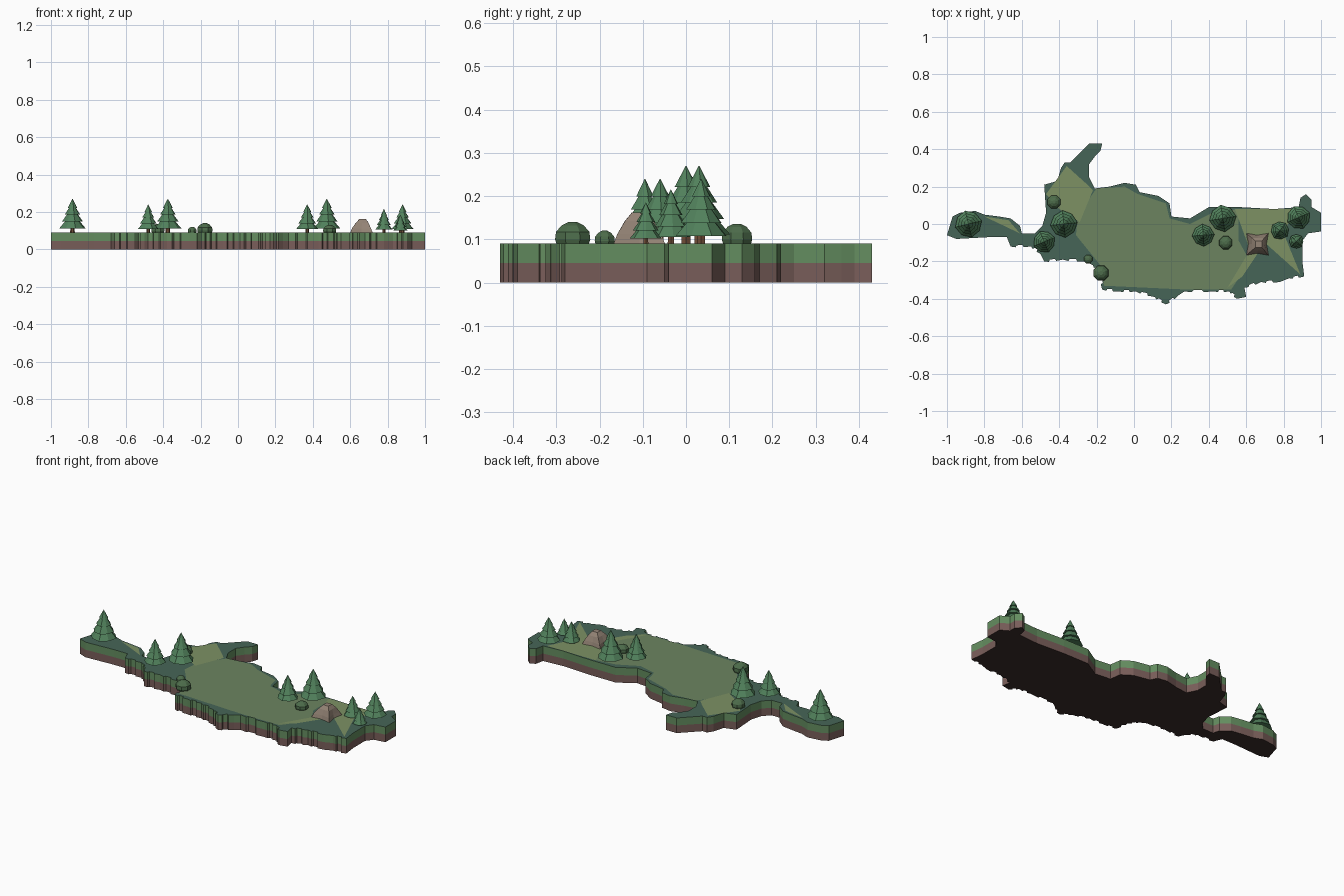
import bpy, bmesh, math, random
from mathutils import Vector

if "Cube" in bpy.data.objects:
    bpy.data.objects.remove(bpy.data.objects["Cube"])

random.seed(4)


def material(name, rgb):
    m = bpy.data.materials.new(name)
    m.diffuse_color = [(c / 255) ** 2.2 for c in rgb] + [1]
    m.use_nodes = True
    m.node_tree.nodes["Principled BSDF"].inputs["Base Color"].default_value = m.diffuse_color
    return m


GRASS = material("grass_side", (100, 140, 96))
SHORE = material("shore_grass", (72, 101, 88))
MEADOW = material("meadow", (108, 131, 96))
LIGHT = material("light_meadow", (124, 144, 100))
SOIL = material("soil", (120, 94, 90))
UNDER = material("underside", (62, 48, 46))
PINE = material("pine", (82, 128, 92))
BUSH = material("bush", (78, 108, 76))
TRUNK = material("trunk", (112, 78, 58))
ROCK = material("rock", (146, 130, 116))


def finish(name, bm, mats):
    bmesh.ops.recalc_face_normals(bm, faces=bm.faces)
    me = bpy.data.meshes.new(name)
    bm.to_mesh(me)
    bm.free()
    for m in mats:
        me.materials.append(m)
    ob = bpy.data.objects.new(name, me)
    bpy.context.collection.objects.link(ob)
    return ob


def slab(name, pts, z0, z1, side, cap, cap_up):
    """Flat slab from an outline; the cap facing up or down gets its own colour."""
    bm = bmesh.new()
    f = bm.faces.new([bm.verts.new((x, y, z0)) for x, y in pts])
    ext = bmesh.ops.extrude_face_region(bm, geom=[f], use_keep_orig=True)
    bmesh.ops.translate(bm, vec=(0, 0, z1 - z0),
                        verts=[v for v in ext["geom"] if isinstance(v, bmesh.types.BMVert)])
    zc = z1 if cap_up else z0
    for face in bm.faces:
        if all(abs(v.co.z - zc) < 1e-5 for v in face.verts):
            face.material_index = 1
    bmesh.ops.triangulate(bm, faces=[f for f in bm.faces if len(f.verts) > 4])
    return finish(name, bm, [side, cap])


def rings(bm, levels, mat=0):
    """Loft closed rings, each a list of points, and cap both ends."""
    loops = [[bm.verts.new(p) for p in lv] for lv in levels]
    n = len(loops[0])
    faces = [bm.faces.new(loops[0][::-1]), bm.faces.new(loops[-1])]
    for a, b in zip(loops, loops[1:]):
        for i in range(n):
            faces.append(bm.faces.new((a[i], a[(i + 1) % n], b[(i + 1) % n], b[i])))
    for f in faces:
        f.material_index = mat


def ring(x, y, z, r, n=8, phase=0.0, odd=1.0):
    return [(x + r * (odd if i % 2 else 1) * math.cos(phase + math.tau * i / n),
             y + r * (odd if i % 2 else 1) * math.sin(phase + math.tau * i / n), z)
            for i in range(n)]


# Coastline in hundredths: north shore west to east, then south shore back
NORTH = [(-100, -6), (-97, 4), (-93, 6), (-85, 7), (-80, 5), (-72, 4), (-66, 3), (-61, -1),
         (-60, -5), (-53, -5), (-49, -1), (-47, 6), (-48, 21), (-41, 23), (-39, 30),
         (-37, 33), (-34, 33), (-24, 43), (-17, 43), (-18, 39), (-21, 36), (-24, 32),
         (-24, 25), (-21, 19), (-13, 20), (-5, 22), (1, 21), (3, 17), (13, 15), (19, 11),
         (20, 4), (30, 3), (40, 9), (57, 9), (75, 8), (88, 9), (89, 14), (92, 16),
         (95, 13), (95, 9), (100, 6)]
SOUTH = [(100, -4), (93, -5), (90, -9), (90, -20), (91, -28), (83, -29), (78, -31),
         (68, -31), (59, -34), (60, -39), (55, -40), (51, -36), (43, -36), (27, -36),
         (24, -38), (17, -43), (11, -39), (1, -36), (-8, -36), (-17, -35), (-18, -27),
         (-22, -22), (-26, -20), (-38, -19), (-48, -20), (-50, -16), (-55, -12),
         (-66, -12), (-68, -7), (-77, -7), (-95, -8)]

# Small notches along the southern coast
coast = [(x / 100, y / 100) for x, y in NORTH]
for (x0, y0), (x1, y1) in zip(SOUTH, SOUTH[1:] + NORTH[:1]):
    coast.append((x0 / 100, y0 / 100))
    d = Vector((x1 - x0, y1 - y0)) / 100
    if d.length > 0.055 and -0.7 < x1 / 100 < 0.89:
        nrm = Vector((-d.y, d.x)).normalized()
        for t, o in ((0.36, 0.004), (0.42, -0.008), (0.7, -0.006), (0.76, 0.005)):
            p = Vector((x0, y0)) / 100 + d * t + nrm * o
            coast.append((p.x, p.y))

slab("soil_layer", coast, 0, 0.045, SOIL, UNDER, False)
slab("grass_layer", coast, 0.045, 0.09, GRASS, SHORE, True)


# Colour patches lying on the grass
def patch(name, pts, mat, z):
    bm = bmesh.new()
    bm.faces.new([bm.verts.new((x / 100, y / 100, z)) for x, y in pts])
    bmesh.ops.triangulate(bm, faces=bm.faces[:])
    for f in bm.faces:
        if f.normal.z < 0:
            f.normal_flip()
    me = bpy.data.meshes.new(name)
    bm.to_mesh(me)
    bm.free()
    me.materials.append(mat)
    bpy.context.collection.objects.link(bpy.data.objects.new(name, me))


patch("central_meadow", [(-20, 19), (-5, 20), (2, 16), (17, 11), (19, 3), (30, 0), (42, 6),
                         (56, 8), (56, -9), (62, -20), (52, -35), (27, -35), (-16, -33),
                         (-18, -22), (-31, -6), (-30, 5)], MEADOW, 0.091)
patch("west_light_meadow", [(-36, 31), (-26, 22), (-22, 18), (-29, 1), (-40, 8), (-47, 16)],
      LIGHT, 0.0915)
patch("spit_light_meadow", [(-80, 4), (-67, 2), (-61, -5)], LIGHT, 0.0915)
patch("east_light_meadow", [(54, 8), (86, 8), (80, -5), (89, -27), (70, -10), (58, -28),
                            (50, -34), (62, -14)], LIGHT, 0.0915)


# Pines: trunk and four stacked eight-sided tiers
def pine(i, x, y, r, top):
    bm = bmesh.new()
    h, g = top - 0.09, 0.09
    rings(bm, [ring(x, y, g, r * 0.17, 6), ring(x, y, g + h * 0.3, r * 0.13, 6)], 1)
    ph = random.random()
    for z0, z1, r0, r1 in ((0.12, 0.42, 1, 0.36), (0.32, 0.62, 0.80, 0.26),
                           (0.53, 0.80, 0.58, 0.15), (0.73, 1.0, 0.36, 0.01)):
        rings(bm, [ring(x, y, g + h * z0, r * r0, 8, ph, 0.94),
                   ring(x, y, g + h * z1, r * r1, 8, ph)])
    finish(f"pine_tree_{i}", bm, [PINE, TRUNK])


for i, t in enumerate([(-0.885, 0, 0.073, 0.27), (-0.375, 0, 0.073, 0.27),
                       (-0.48, -0.095, 0.06, 0.24), (0.475, 0.03, 0.073, 0.27),
                       (0.37, -0.06, 0.06, 0.24), (0.88, 0.035, 0.064, 0.24),
                       (0.78, -0.035, 0.05, 0.215), (0.868, -0.093, 0.04, 0.185)]):
    pine(i + 1, *t)

# Bushes: low faceted domes
for i, (x, y, r, top) in enumerate([(-0.428, 0.118, 0.038, 0.136), (-0.245, -0.188, 0.025, 0.12),
                                    (-0.177, -0.262, 0.044, 0.14), (0.49, -0.1, 0.038, 0.13)]):
    bm = bmesh.new()
    h = top - 0.09
    rings(bm, [ring(x, y, 0.09 + h * k, r * s, 8, math.pi / 8)
               for k, s in ((0, 0.92), (0.2, 1.0), (0.55, 0.95), (0.85, 0.62), (1, 0.25))])
    finish(f"bush_{i + 1}", bm, [BUSH])

# Rock: star-footed boulder rising to a small square top
bm = bmesh.new()
rx, ry = 0.66, -0.108
rings(bm, [ring(rx, ry, 0.09, 0.084, 8, math.pi / 4, 0.58),
           ring(rx, ry, 0.112, 0.072, 8, math.pi / 4, 0.6),
           ring(rx + 0.004, ry, 0.142, 0.047, 8, math.pi / 4, 0.72),
           ring(rx + 0.006, ry, 0.162, 0.024, 8, math.pi / 4, 0.72)])
finish("rock", bm, [ROCK])
